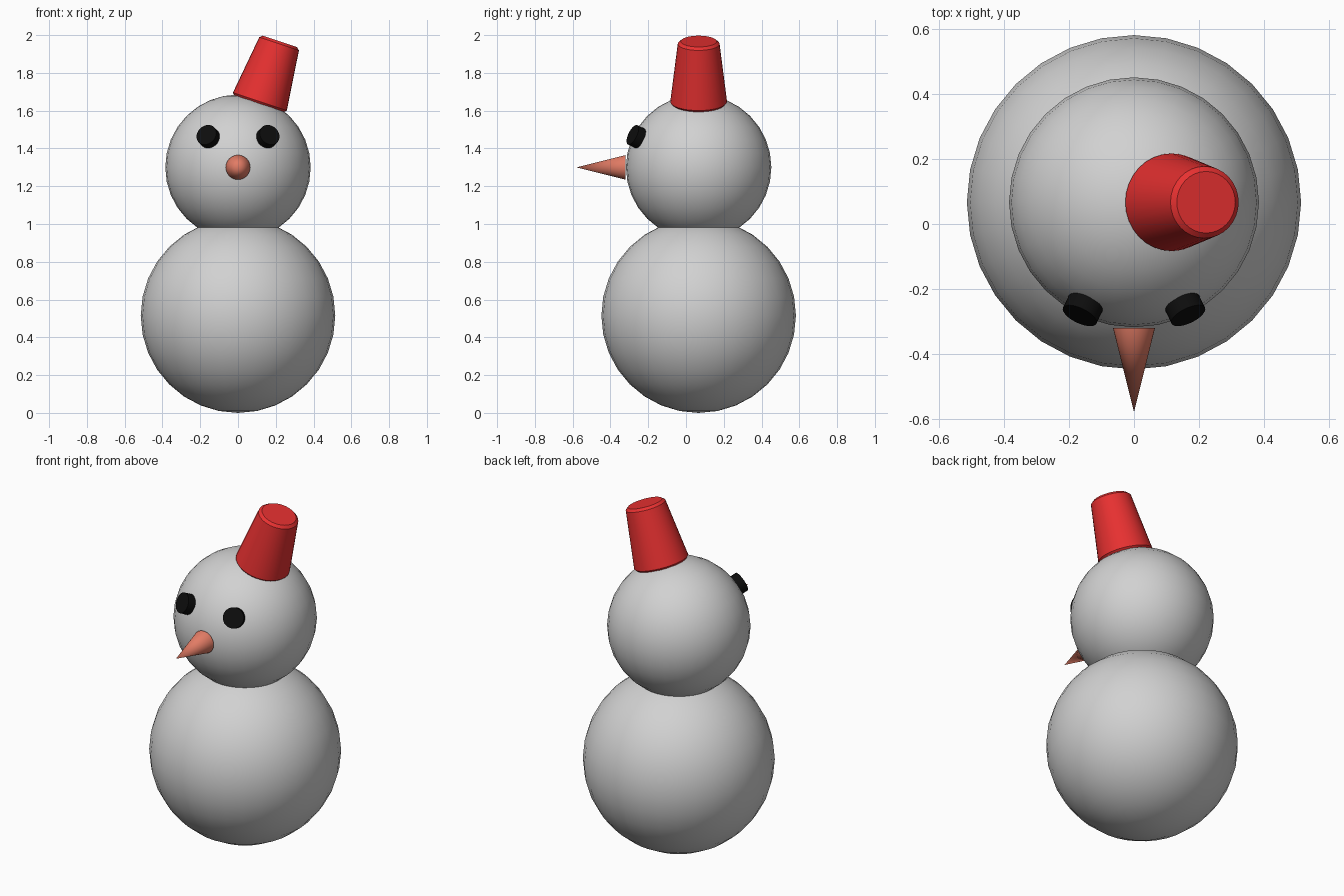
import bpy, math
from mathutils import Vector

if "Cube" in bpy.data.objects:
    bpy.data.objects.remove(bpy.data.objects["Cube"])

CY = 0.067                       # shared centre line of the snow balls
HEAD = Vector((0, CY, 1.30))
HEAD_R = 0.385


def material(name, rgb):
    m = bpy.data.materials.new(name)
    m.diffuse_color = (*rgb, 1)
    m.use_nodes = True
    m.node_tree.nodes["Principled BSDF"].inputs["Base Color"].default_value = m.diffuse_color
    return m


snow = material("snow_grey", (0.64, 0.64, 0.64))
red = material("hat_red", (0.80, 0.03, 0.03))
orange = material("carrot_orange", (0.76, 0.20, 0.13))
black = material("coal_black", (0.004, 0.004, 0.004))


def finish(name, mat, angle=40):
    ob = bpy.context.object
    ob.name = name
    ob.data.materials.append(mat)
    bpy.ops.object.shade_smooth_by_angle(angle=math.radians(angle))
    return ob


def ball(name, centre, radius):
    bpy.ops.mesh.primitive_uv_sphere_add(segments=32, ring_count=16,
                                         radius=radius, location=centre)
    return finish(name, snow)


def frustum(name, start, end, r1, r2, mat):
    """Round tapered part running from start to end."""
    axis = end - start
    bpy.ops.mesh.primitive_cone_add(
        vertices=32, radius1=r1, radius2=r2, depth=axis.length,
        location=(start + end) / 2,
        rotation=axis.to_track_quat('Z', 'Y').to_euler())
    return finish(name, mat)


# Snow balls
ball("body", (0, CY, 0.515), 0.515)
ball("head", HEAD, HEAD_R)

# Tilted bucket hat with a bevelled rim, pointing out from the head centre
tilt = math.radians(18.4)
up = Vector((math.sin(tilt), 0, math.cos(tilt)))
hat = frustum("hat", HEAD + up * 0.353, HEAD + up * 0.703, 0.152, 0.109, red)
bevel = hat.modifiers.new("rim_bevel", 'BEVEL')
bevel.width = 0.014
bevel.segments = 1
bevel.limit_method = 'ANGLE'
bevel.angle_limit = math.radians(50)

# Carrot nose
frustum("nose", Vector((0, -0.32, 1.30)), Vector((0, -0.58, 1.30)),
        0.065, 0, orange)

# Coal eyes, set square to the head surface
for side, label in ((-1, "left_eye"), (1, "right_eye")):
    out = Vector((side * 0.395, -0.825, 0.407)).normalized()
    frustum(label, HEAD + out * 0.365, HEAD + out * 0.424, 0.057, 0.057, black)
